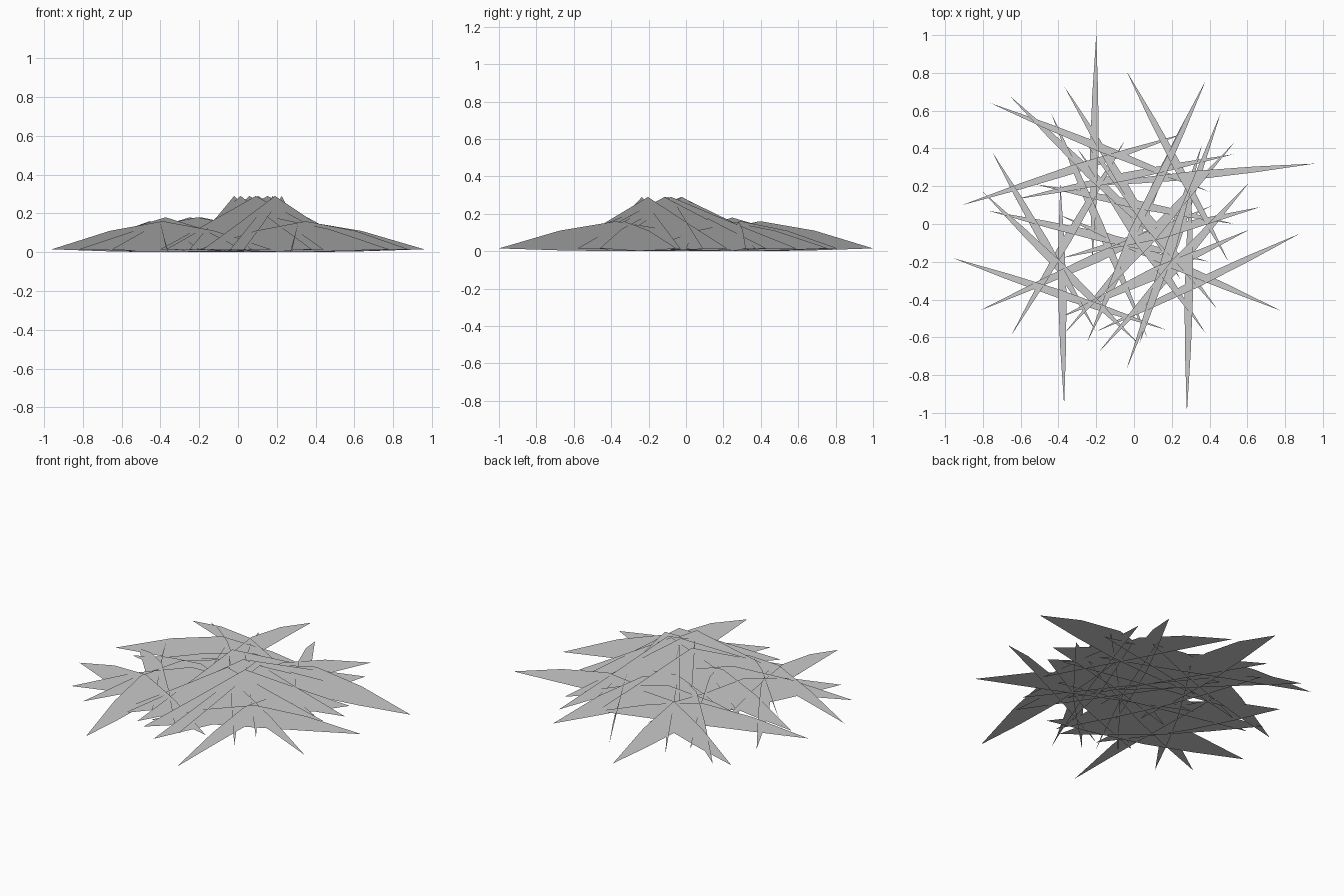
import bpy
from mathutils import Vector

default_cube = bpy.data.objects.get("Cube")
if default_cube:
    bpy.data.objects.remove(default_cube, do_unlink=True)

# One plain grey for every blade
grey = bpy.data.materials.new("plain_grey")
grey.use_nodes = True
colour = (0.59, 0.59, 0.59, 1)
grey.diffuse_color = colour
shader = next(node for node in grey.node_tree.nodes if node.type == "BSDF_PRINCIPLED")
shader.inputs["Base Color"].default_value = colour
shader.inputs["Roughness"].default_value = 1

TIP_HEIGHT = 0.015


def make_blade(name, start, end, profile, lean, side):
    """Thin leaning sheet between two ground tips, arched along its top edge.

    profile lists (fraction along the blade, top height); lean is the
    sideways distance between the top and bottom edges at the tallest point.
    """
    start, end = Vector(start).to_3d(), Vector(end).to_3d()
    along = end - start
    across = Vector((-along.y, along.x, 0)).normalized() * side
    peak = max(height for _, height in profile)

    # Tips are shared by the bottom edge and the top edge
    lift = Vector((0, 0, TIP_HEIGHT))
    tops, bottoms = [], []
    for fraction, height in profile:
        spread = across * lean * (height / peak) / 2
        middle = start + along * fraction
        tops.append(middle - spread + Vector((0, 0, height)))
        bottoms.append(middle + spread + lift * (1 - height / peak))

    count = len(profile)
    verts = [start + lift] + bottoms + tops + [end + lift]
    last = len(verts) - 1
    faces = [(0, 1, count + 1)]
    faces += [(i, i + 1, count + i + 1, count + i) for i in range(1, count)]
    faces.append((count, last, last - 1))

    # Keep the front of the sheet on its upward side
    if side < 0:
        faces = [tuple(reversed(face)) for face in faces]

    mesh = bpy.data.meshes.new(name)
    mesh.from_pydata(verts, [], faces)
    mesh.materials.append(grey)
    for polygon in mesh.polygons:
        polygon.use_smooth = True

    # Foliage shading: every sheet is lit as if it were level ground
    normals = mesh.attributes.new("custom_normal", "FLOAT_VECTOR", "POINT")
    for item in normals.data:
        item.vector = (0, 0, 1)
    mesh.update()
    blade = bpy.data.objects.new(name, mesh)
    bpy.context.collection.objects.link(blade)


def make_clump(name, tips, profile, lean):
    for index, (x0, y0, x1, y1) in enumerate(tips):
        side = 1 if index % 2 else -1
        make_blade(f"{name}_{index + 1}", (x0, y0), (x1, y1), profile, lean, side)


# Low blades spread in a ring around the clump
low_profile = [(0.26, 0.11), (0.5, 0.16), (0.74, 0.11)]
low_tips = [
    (-.2, 1, -.22, -.2), (-.04, .81, .5, -.2), (.38, .76, -.12, -.3),
    (.96, .32, -.28, .2), (-.91, .1, .27, .48), (-.76, .64, .4, .17),
    (-.96, -.18, .17, -.56), (-.65, -.59, -.05, .44), (-.75, .38, -.2, -.57),
    (-.37, .73, .25, -.3), (.88, -.05, -.2, -.57), (.28, -1, .3, .25),
    (-.37, -.96, -.39, .22), (-.63, .13, .53, .37), (-.44, .59, .07, -.6),
    (-.52, .21, .53, 0),
]
make_clump("low_blade", low_tips, low_profile, 0.045)

# Slightly higher blades between the ring and the middle
medium_profile = [(0.26, 0.12), (0.5, 0.18), (0.74, 0.12)]
medium_tips = [
    (-.8, .17, .02, -.63), (-.66, .68, .2, -.15), (-.82, -.46, .42, .1),
    (-.77, .07, .4, -.2), (.78, -.46, -.4, .05),
]
make_clump("medium_blade", medium_tips, medium_profile, 0.05)

# Tall blades crossing at the middle
tall_profile = [(0.25, 0.15), (0.5, 0.29), (0.75, 0.15)]
tall_tips = [
    (.53, .43, -.37, -.58), (.61, .22, -.18, -.67), (.44, -.45, -.27, .45),
    (.46, .59, -.04, -.77), (.38, -.58, -.3, .4), (.61, -.03, -.4, -.5),
    (.67, .09, -.38, -.18), (.27, .55, -.25, -.63), (.36, .42, .03, -.63),
]
make_clump("tall_blade", tall_tips, tall_profile, 0.065)
